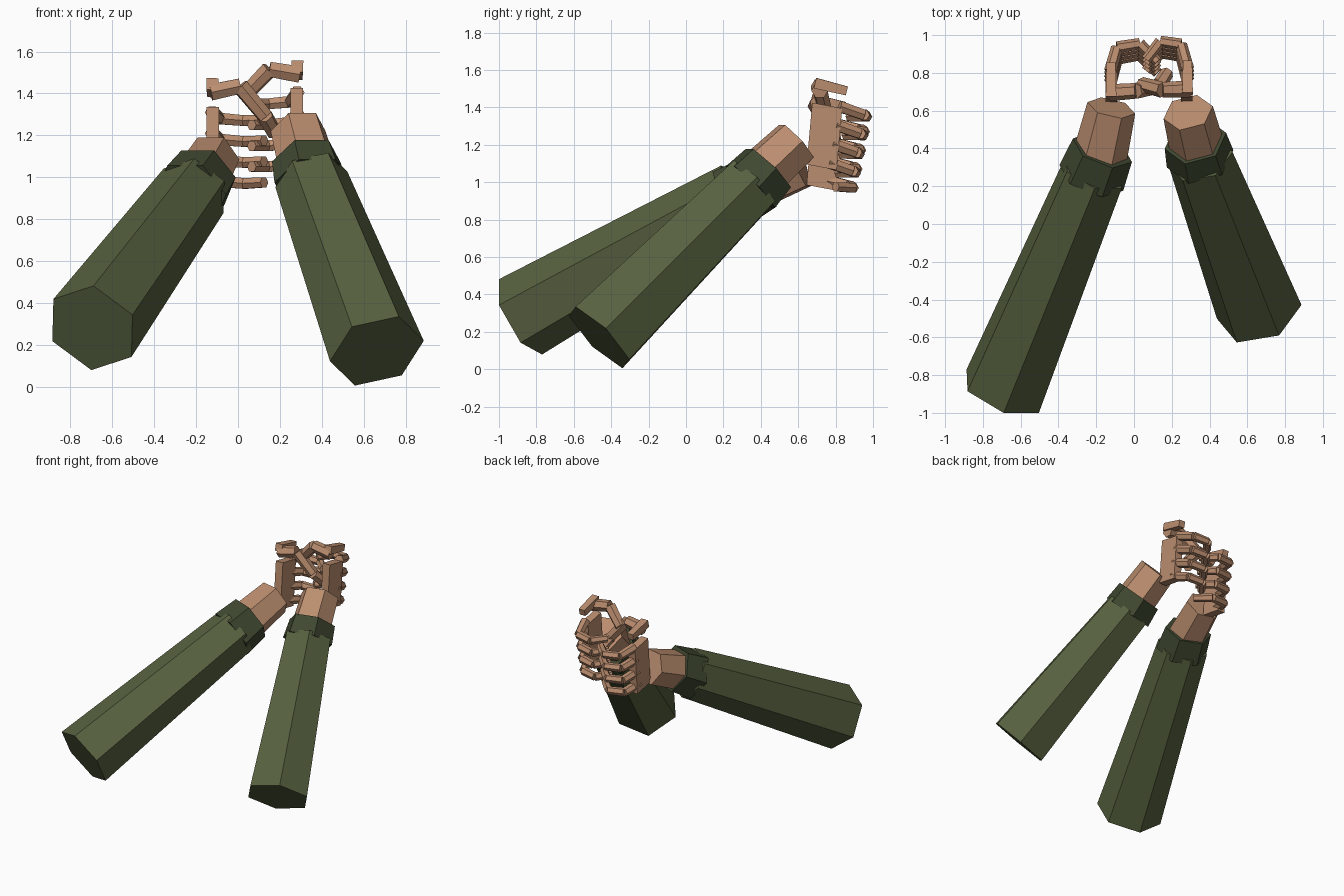
import bpy, bmesh, math
from mathutils import Vector as V

if "Cube" in bpy.data.objects:
    bpy.data.objects.remove(bpy.data.objects["Cube"])


def material(name, rgb):
    m = bpy.data.materials.new(name)
    m.diffuse_color = (*rgb, 1)
    m.use_nodes = True
    m.node_tree.nodes["Principled BSDF"].inputs["Base Color"].default_value = m.diffuse_color
    return m


SKIN = material("skin", (0.50, 0.27, 0.16))
CLOTH = material("sleeve_cloth", (0.095, 0.12, 0.05))
CUFF = material("cuff_cloth", (0.05, 0.065, 0.03))


def prism(bm, p0, p1, r0, r1, ref=None, n=6):
    """Capped, tapered prism from p0 to p1 with its first corner towards ref."""
    p0, p1 = V(p0), V(p1)
    axis = (p1 - p0).normalized()
    u = V(ref) if ref else axis.cross(V((0, 0, 1)))
    u = (u - axis * u.dot(axis)).normalized()
    w = axis.cross(u)
    rings = []
    for p, r in ((p0, r0), (p1, r1)):
        rings.append([bm.verts.new(p + r * (u * math.cos(a) + w * math.sin(a)))
                      for a in (2 * math.pi * i / n for i in range(n))])
    a, b = rings
    for i in range(n):
        j = (i + 1) % n
        bm.faces.new((a[i], a[j], b[j], b[i]))
    bm.faces.new(a[::-1])
    bm.faces.new(b)


def finish(bm, name, mat):
    bmesh.ops.recalc_face_normals(bm, faces=bm.faces)
    me = bpy.data.meshes.new(name)
    bm.to_mesh(me)
    bm.free()
    me.materials.append(mat)
    bpy.context.collection.objects.link(bpy.data.objects.new(name, me))


def part(name, mat, *args, **kw):
    bm = bmesh.new()
    prism(bm, *args, **kw)
    finish(bm, name, mat)


def chain(name, pts, r, n=6, ref=None):
    """Jointed digit: one slightly tapered block per segment."""
    bm = bmesh.new()
    for i, (p, q) in enumerate(zip(pts, pts[1:])):
        k = r * (1 - 0.06 * i)
        prism(bm, p, q, k, k * 0.92, ref, n)
    finish(bm, name, SKIN)


def palm(name, x, z0, z1):
    # slab leaning slightly back at its lower edge
    bm = bmesh.new()
    bmesh.ops.create_cube(bm, size=1)
    for v in bm.verts:
        top = v.co.z > 0
        v.co = V((x + v.co.x * 0.06, (0.755 if top else 0.725) + v.co.y * 0.16,
                  (z1 if top else z0) - v.co.y * 0.03))
    finish(bm, name, SKIN)


# Sleeves: corners follow the shoulder end's roll
part("left_sleeve", CLOTH, (-0.695, -0.885, 0.28), (-0.212, 0.277, 0.935),
     0.232, 0.178, ref=(0.005, -0.115, 0.20))
part("right_sleeve", CLOTH, (0.663, -0.465, 0.17), (0.35, 0.353, 0.99),
     0.232, 0.178, ref=(0.105, -0.125, 0.165))

# Cuffs and wrists: level top edge
part("left_cuff", CUFF, (-0.226, 0.244, 0.916), (-0.167, 0.391, 0.999), 0.182, 0.168)
part("right_cuff", CUFF, (0.350, 0.345, 0.975), (0.325, 0.440, 1.075), 0.182, 0.168)
part("left_wrist", SKIN, (-0.18, 0.36, 0.98), (-0.12, 0.615, 1.085), 0.145, 0.13)
part("right_wrist", SKIN, (0.33, 0.42, 1.06), (0.287, 0.59, 1.22), 0.145, 0.135)

# Palms
palm("left_palm", -0.12, 0.97, 1.32)
palm("right_palm", 0.28, 1.08, 1.41)

# Fingers: four per hand, curled towards the middle
for i in range(4):
    d = 0.02 * i
    zl, zr = 1.31 - 0.10 * i, 1.405 - 0.10 * i
    chain(f"left_finger_{i + 1}",
          [(-0.125, 0.81 - d, zl), (-0.09, 0.935 - d, zl - 0.03),
           (0.03, 0.955 - d, zl - 0.04), (0.125, 0.86 - d, zl - 0.035)], 0.034)
    chain(f"right_finger_{i + 1}",
          [(0.285, 0.82 - d, zr), (0.25, 0.95 - d, zr - 0.045),
           (0.14, 0.967 - d, zr - 0.055), (0.065, 0.87 - d, zr - 0.055)], 0.034)

# Thumbs: a block along the palm, then joints arching across
Q = (1, 0, 1)
part("left_thumb_base", SKIN, (-0.122, 0.67, 1.445), (-0.122, 0.85, 1.405),
     0.04, 0.034, ref=Q, n=4)
part("right_thumb_base", SKIN, (0.283, 0.69, 1.53), (0.283, 0.86, 1.488),
     0.04, 0.034, ref=Q, n=4)
chain("left_thumb", [(-0.13, 0.695, 1.405), (0.01, 0.705, 1.435),
                     (0.13, 0.73, 1.29), (0.175, 0.80, 1.21)], 0.045)
chain("right_thumb", [(0.295, 0.715, 1.49), (0.15, 0.71, 1.515),
                      (0.04, 0.74, 1.40)], 0.045)
